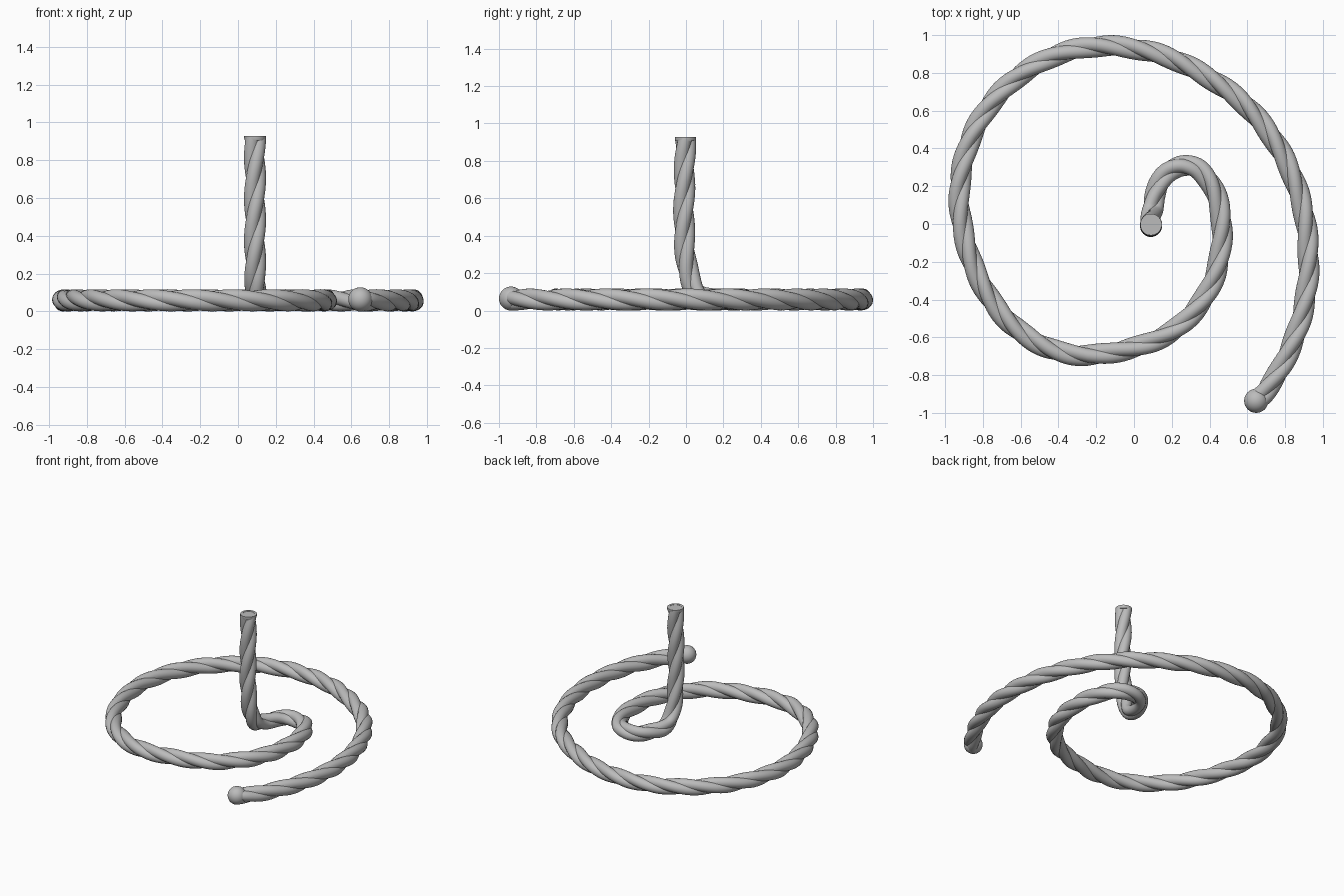
import bpy, bmesh, math
from mathutils import Vector, Quaternion

if "Cube" in bpy.data.objects:
    bpy.data.objects.remove(bpy.data.objects["Cube"], do_unlink=True)

iron = bpy.data.materials.new("grey_iron")
iron.use_nodes = True
iron.diffuse_color = (0.5, 0.5, 0.5, 1)
iron.node_tree.nodes["Principled BSDF"].inputs["Base Color"].default_value = (0.5, 0.5, 0.5, 1)

FLOOR = 0.059   # height of the coil's centre line
TOP = 0.925
STRANDS = 3
PITCH = 0.66    # length of one full twist
SIDES = 36


def finish(name, bm, angle=30):
    bmesh.ops.recalc_face_normals(bm, faces=bm.faces)
    mesh = bpy.data.meshes.new(name)
    bm.to_mesh(mesh)
    bm.free()
    mesh.materials.append(iron)
    obj = bpy.data.objects.new(name, mesh)
    bpy.context.collection.objects.link(obj)
    bpy.ops.object.select_all(action='DESELECT')
    obj.select_set(True)
    bpy.context.view_layer.objects.active = obj
    bpy.ops.object.shade_smooth_by_angle(angle=math.radians(angle))
    return obj


def smooth_path(pts, step=0.012):
    """Even samples of a Catmull-Rom curve through the points."""
    p = [2 * pts[0] - pts[1]] + pts + [2 * pts[-1] - pts[-2]]
    dense = []
    for a, b, c, d in zip(p, p[1:], p[2:], p[3:]):
        for k in range(40):
            t = k / 40
            dense.append(0.5 * (2 * b + (c - a) * t + (2 * a - 5 * b + 4 * c - d) * t ** 2
                                + (3 * b - a - 3 * c + d) * t ** 3))
    dense.append(pts[-1])
    out, run = [dense[0]], 0
    for a, b in zip(dense, dense[1:]):
        run += (b - a).length
        if run >= step:
            out.append(b)
            run = 0
    return out


def strand_radius(angle, offset=0.021, r=0.0375):
    """Outline of round strands bundled about the axis."""
    sector = 2 * math.pi / STRANDS
    a = (angle + sector / 2) % sector - sector / 2
    return offset * math.cos(a) + math.sqrt(r * r - (offset * math.sin(a)) ** 2)


# Centre line: down the stem, round the bend, out along the spiral
stem = [(0.09, -0.003, TOP), (0.09, -0.008, 0.7), (0.09, -0.01, 0.45),
        (0.09, 0.0, 0.28), (0.092, 0.025, 0.16), (0.097, 0.07, 0.085)]
coil = [(0.11, 0.15), (0.15, 0.24), (0.2, 0.29), (0.27, 0.308), (0.35, 0.282),
        (0.42, 0.19), (0.46, 0.05), (0.463, -0.1), (0.43, -0.27), (0.345, -0.43),
        (0.2, -0.57), (0, -0.655), (-0.26, -0.695), (-0.47, -0.65), (-0.66, -0.52),
        (-0.8, -0.33), (-0.89, -0.1), (-0.925, 0.16), (-0.88, 0.41), (-0.77, 0.62),
        (-0.6, 0.79), (-0.38, 0.905), (-0.14, 0.942), (0.13, 0.9), (0.37, 0.79),
        (0.6, 0.62), (0.78, 0.38), (0.89, 0.1), (0.925, -0.2), (0.89, -0.48),
        (0.8, -0.72), (0.7, -0.88), (0.65, -0.934)]
path = smooth_path([Vector(p) for p in stem] + [Vector((x, y, FLOOR)) for x, y in coil])

# Twisted bar swept along the centre line
bm = bmesh.new()
rings, length = [], 0
tangent, side = Vector((0, 0, -1)), Vector((1, 0, 0))
for i, p in enumerate(path):
    new = (path[min(i + 1, len(path) - 1)] - path[max(i - 1, 0)]).normalized()
    side.rotate(tangent.rotation_difference(new))
    tangent = new
    side = (side - tangent * side.dot(tangent)).normalized()
    length += (p - path[i - 1]).length if i else 0
    twist = 2 * math.pi * length / PITCH
    ring = []
    for k in range(SIDES):
        a = 2 * math.pi * (k + 0.5 * (SIDES // STRANDS % 2)) / SIDES
        arm = Quaternion(tangent, a + twist) @ side
        ring.append(bm.verts.new(p + arm * strand_radius(a)))
    rings.append(ring)
for r0, r1 in zip(rings, rings[1:]):
    for k in range(SIDES):
        n = (k + 1) % SIDES
        bm.faces.new((r0[k], r0[n], r1[n], r1[k]))
bm.faces.new(rings[0])
bm.faces.new(rings[-1])
finish("twisted_spiral_bar", bm)

# Round socket ring with a recessed centre on top of the stem
bm = bmesh.new()
profile = [(0.054, TOP - 0.02), (0.057, TOP - 0.01), (0.057, TOP + 0.003),
           (0.04, TOP + 0.003), (0.04, TOP + 0.001)]
loops = []
for r, z in profile:
    loops.append([bm.verts.new((0.09 + r * math.cos(t * math.pi / 16),
                                -0.003 + r * math.sin(t * math.pi / 16), z)) for t in range(32)])
for l0, l1 in zip(loops, loops[1:]):
    for k in range(32):
        bm.faces.new((l0[k], l0[k - 1], l1[k - 1], l1[k]))
bm.faces.new(loops[0])
bm.faces.new(loops[-1])
finish("stem_socket", bm)

# Ball finishing the outer end of the spiral
bm = bmesh.new()
bmesh.ops.create_uvsphere(bm, u_segments=32, v_segments=16, radius=0.064)
bmesh.ops.translate(bm, verts=bm.verts, vec=(0.647, -0.936, 0.064))
finish("end_ball", bm, 60)
